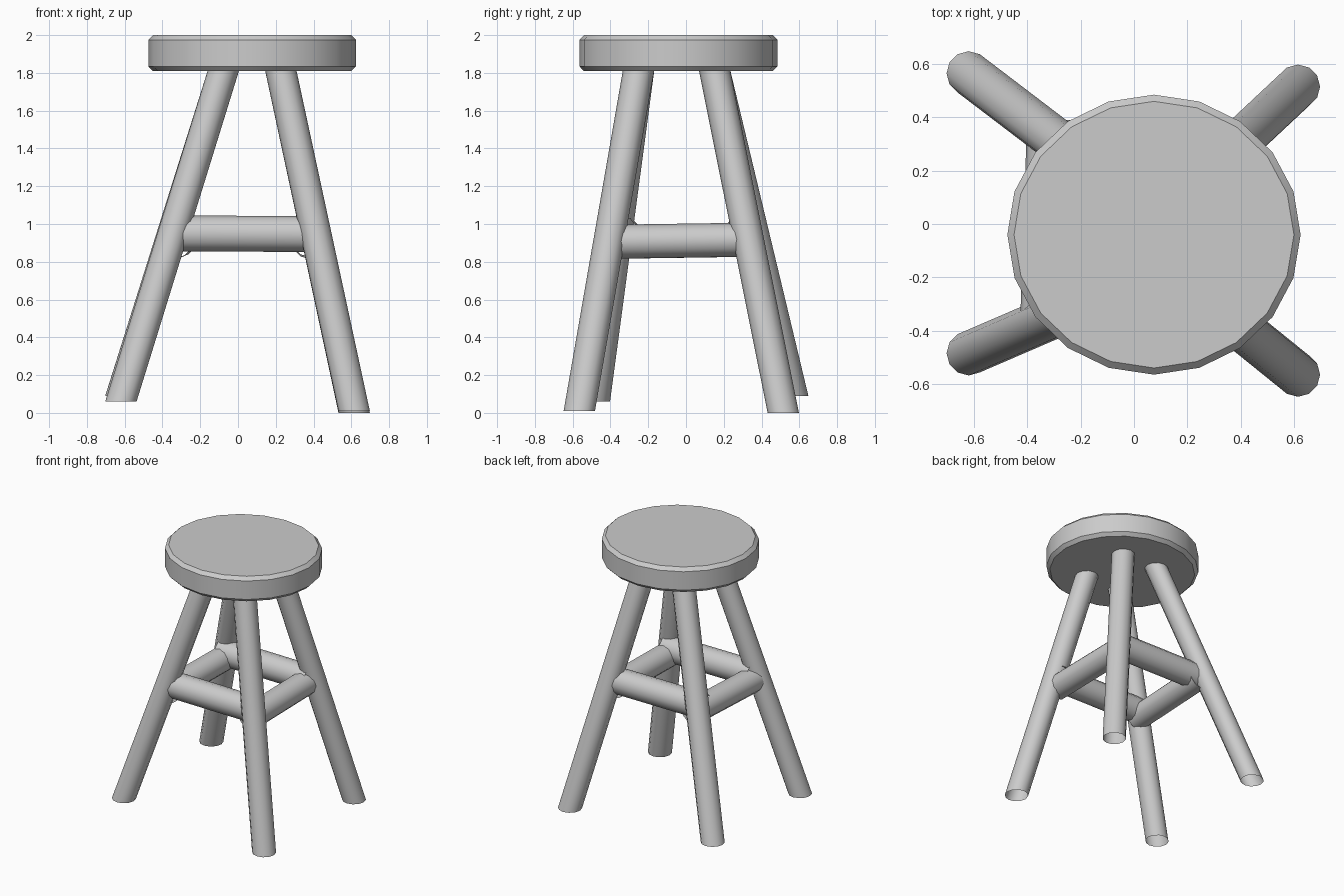
import bpy, bmesh
from math import sin, cos, pi, radians
from mathutils import Vector

if "Cube" in bpy.data.objects:
    bpy.data.objects.remove(bpy.data.objects["Cube"])


def finish(name, bm, angle):
    bmesh.ops.recalc_face_normals(bm, faces=bm.faces[:])
    me = bpy.data.meshes.new(name)
    bm.to_mesh(me)
    bm.free()
    ob = bpy.data.objects.new(name, me)
    bpy.context.collection.objects.link(ob)
    bpy.ops.object.select_all(action='DESELECT')
    bpy.context.view_layer.objects.active = ob
    ob.select_set(True)
    bpy.ops.object.shade_smooth_by_angle(angle=radians(angle))
    return ob


def loft(bm, rings):
    """Skin consecutive rings of points, return the vertex rings."""
    vs = [[bm.verts.new(p) for p in r] for r in rings]
    for a, b in zip(vs, vs[1:]):
        n = len(a)
        for i in range(n):
            j = (i + 1) % n
            bm.faces.new((a[i], a[j], b[j], b[i]))
    return vs


def ring(c, u, v, n):
    """Ellipse around c spanned by the half-axes u and v."""
    return [Vector(c) + Vector(u) * cos(2 * pi * i / n) + Vector(v) * sin(2 * pi * i / n)
            for i in range(n)]


def tube(name, a, b, u, v, n=12):
    """Open sheared tube, both ends share the same cross-section."""
    bm = bmesh.new()
    loft(bm, [ring(a, u, v, n), ring(b, u, v, n)])
    return finish(name, bm, 40)


# Seat: 20-sided disc with chamfered rims
bm = bmesh.new()
profile = [(0.025, 1.81), (0, 1.835), (0, 1.975), (0.025, 2.0)]
rings = loft(bm, [ring((0.075, -0.04, z), (0.55 - d, 0, 0), (0, 0.525 - d, 0), 20)
                  for d, z in profile])
bm.faces.new(rings[0])
bm.faces.new(rings[-1])
finish("seat", bm, 25)

# Splayed legs with level, uneven feet
legs = {
    "front_left_leg": ((-0.62, -0.485, 0.06), (-0.075, -0.25, 1.82)),
    "front_right_leg": ((0.615, -0.565, 0.01), (0.225, -0.25, 1.82)),
    "back_right_leg": ((0.615, 0.515, 0.0), (0.225, 0.15, 1.82)),
    "back_left_leg": ((-0.62, 0.565, 0.09), (-0.075, 0.15, 1.82)),
}
for name, (foot, top) in legs.items():
    tube(name, foot, top, (0.083, 0, 0), (0, 0.083, 0))

# Rungs joining neighbouring legs
tube("front_rung", (-0.34, -0.335, 0.95), (0.41, -0.345, 0.947), (0, 0.092, 0), (0, 0, 0.095))
tube("back_rung", (-0.35, 0.30, 0.95), (0.41, 0.29, 0.947), (0, 0.092, 0), (0, 0, 0.095))
tube("right_rung", (0.378, -0.40, 0.906), (0.378, 0.33, 0.917), (0.092, 0, 0), (0, 0, 0.09))
tube("left_rung", (-0.335, -0.365, 0.906), (-0.31, 0.365, 0.917), (0.092, 0, 0), (0, 0, 0.09))
